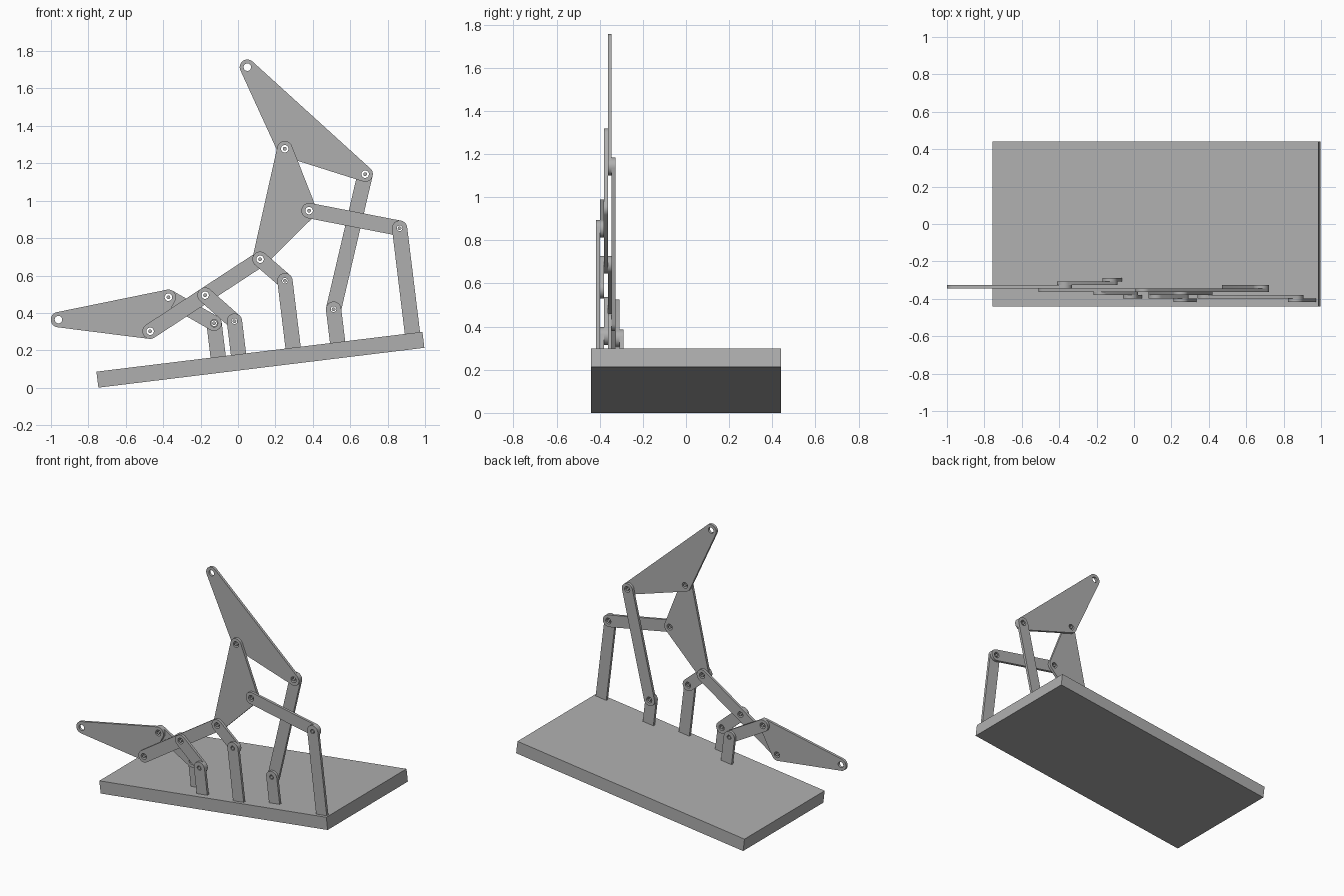
import bpy
import bmesh
from math import atan2, cos, sin, pi
from mathutils import Vector, Matrix
from mathutils.geometry import convex_hull_2d

cube = bpy.data.objects.get("Cube")
if cube:
    bpy.data.objects.remove(cube, do_unlink=True)

grey = bpy.data.materials.new("plain grey")
grey.use_nodes = True
COLOUR = (0.43, 0.43, 0.43, 1)
grey.diffuse_color = COLOUR
grey.node_tree.nodes["Principled BSDF"].inputs["Base Color"].default_value = COLOUR

# Sheet thickness, front of the sheet stack, link and hole radii
THICK, FRONT = 0.0182, -0.417
R, HOLE, POST_HOLE, PIN = 0.041, 0.02, 0.015, 0.01

# Sloping base: top left edge and its directions in the x-z plane
TILT = atan2(0.213, 1.743)
ALONG = Vector((cos(TILT), sin(TILT)))
UP = Vector((-sin(TILT), cos(TILT)))
BASE_TOP = Vector((-0.757, 0.086))

# Pivots (x, z)
PIVOTS = {name: Vector(p) for name, p in {
    "upper_tip": (0.05, 1.714), "upper_knee": (0.25, 1.278),
    "upper_back": (0.68, 1.142), "rocker": (0.38, 0.947),
    "rear": (0.864, 0.853), "hip": (0.118, 0.687),
    "middle": (0.251, 0.572), "brace": (0.511, 0.42),
    "arm": (-0.176, 0.495), "foot_top": (-0.372, 0.484),
    "back": (-0.128, 0.345), "front": (-0.019, 0.356),
    "foot_low": (-0.47, 0.302), "foot_tip": (-0.96, 0.364)}.items()}
layers_at = {name: [] for name in PIVOTS}


def circle(centre, radius, count=32):
    return [centre + radius * Vector((cos(2 * pi * i / count), sin(2 * pi * i / count)))
            for i in range(count)]


def sheet(name, loops, y_front, depth):
    """Extruded flat outline (first loop) with holes (other loops)."""
    curve = bpy.data.curves.new(name, "CURVE")
    curve.dimensions = "2D"
    curve.fill_mode = "BOTH"
    curve.extrude = depth / 2
    for loop in loops:
        spline = curve.splines.new("POLY")
        spline.points.add(len(loop) - 1)
        for point, p in zip(spline.points, loop):
            point.co = (p.x, p.y, 0, 1)
        spline.use_cyclic_u = True
    helper = bpy.data.objects.new(name + "_outline", curve)
    bpy.context.collection.objects.link(helper)
    bpy.context.view_layer.update()
    graph = bpy.context.evaluated_depsgraph_get()
    mesh = bpy.data.meshes.new_from_object(helper.evaluated_get(graph))
    bpy.data.objects.remove(helper, do_unlink=True)
    mesh.transform(Matrix.Translation((0, y_front + depth / 2, 0))
                   @ Matrix.Rotation(pi / 2, 4, "X"))
    bm = bmesh.new()
    bm.from_mesh(mesh)
    bmesh.ops.remove_doubles(bm, verts=bm.verts, dist=0.00005)
    bmesh.ops.recalc_face_normals(bm, faces=bm.faces)
    bm.to_mesh(mesh)
    bm.free()
    mesh.materials.clear()
    mesh.materials.append(grey)
    obj = bpy.data.objects.new(name, mesh)
    bpy.context.collection.objects.link(obj)
    bpy.ops.object.select_all(action="DESELECT")
    obj.select_set(True)
    bpy.context.view_layer.objects.active = obj
    bpy.ops.object.shade_smooth_by_angle()
    return obj


def hull(points):
    return [points[i] for i in convex_hull_2d(points)]


def link(name, layer, corners, inner=()):
    """Rounded bar or plate around its pivots."""
    edge = [p for c in corners for p in circle(PIVOTS[c], R)]
    names = list(corners) + list(inner)
    for n in names:
        layers_at[n].append(layer)
    holes = [circle(PIVOTS[n], HOLE) for n in names]
    sheet(name, [hull(edge)] + holes, FRONT + layer * THICK, THICK)


def post(pivot, layer):
    """Upright standing square on the sloping base."""
    top = PIVOTS[pivot]
    foot = top - UP * ((top - BASE_TOP).dot(UP) + 0.005)
    edge = circle(top, R) + [foot - ALONG * R, foot + ALONG * R]
    layers_at[pivot].append(layer)
    sheet(pivot + "_post", [hull(edge), circle(top, POST_HOLE)],
          FRONT + layer * THICK, THICK)


# Base slab
LENGTH, HEIGHT = 1.756, 0.086
corner = BASE_TOP + ALONG * LENGTH
sheet("base", [[BASE_TOP, BASE_TOP - UP * HEIGHT, corner - UP * HEIGHT, corner]],
      -0.44, 0.88)

# Moving plates and bars, by layer from the front
link("upper_plate", 3, ["upper_tip", "upper_knee", "upper_back"])
link("middle_plate", 2, ["upper_knee", "rocker", "hip"])
link("foot_plate", 4, ["foot_tip", "foot_top", "foot_low"])
link("rear_bar", 1, ["rocker", "rear"])
link("brace_bar", 4, ["upper_back", "brace"])
link("long_arm", 3, ["hip", "foot_low"], ["arm"])
link("hip_bar", 1, ["hip", "middle"])
link("front_bar", 2, ["arm", "front"])
link("back_bar", 5, ["foot_top", "back"])

# Fixed posts
for pivot, layer in (("rear", 0), ("middle", 0), ("front", 1), ("brace", 3), ("back", 6)):
    post(pivot, layer)

# Pins through every joint shared by several parts
for name, used in layers_at.items():
    if len(used) > 1:
        first, last = min(used), max(used)
        sheet(name + "_pin", [circle(PIVOTS[name], PIN, 24)],
              FRONT + first * THICK, (last - first + 1) * THICK)
